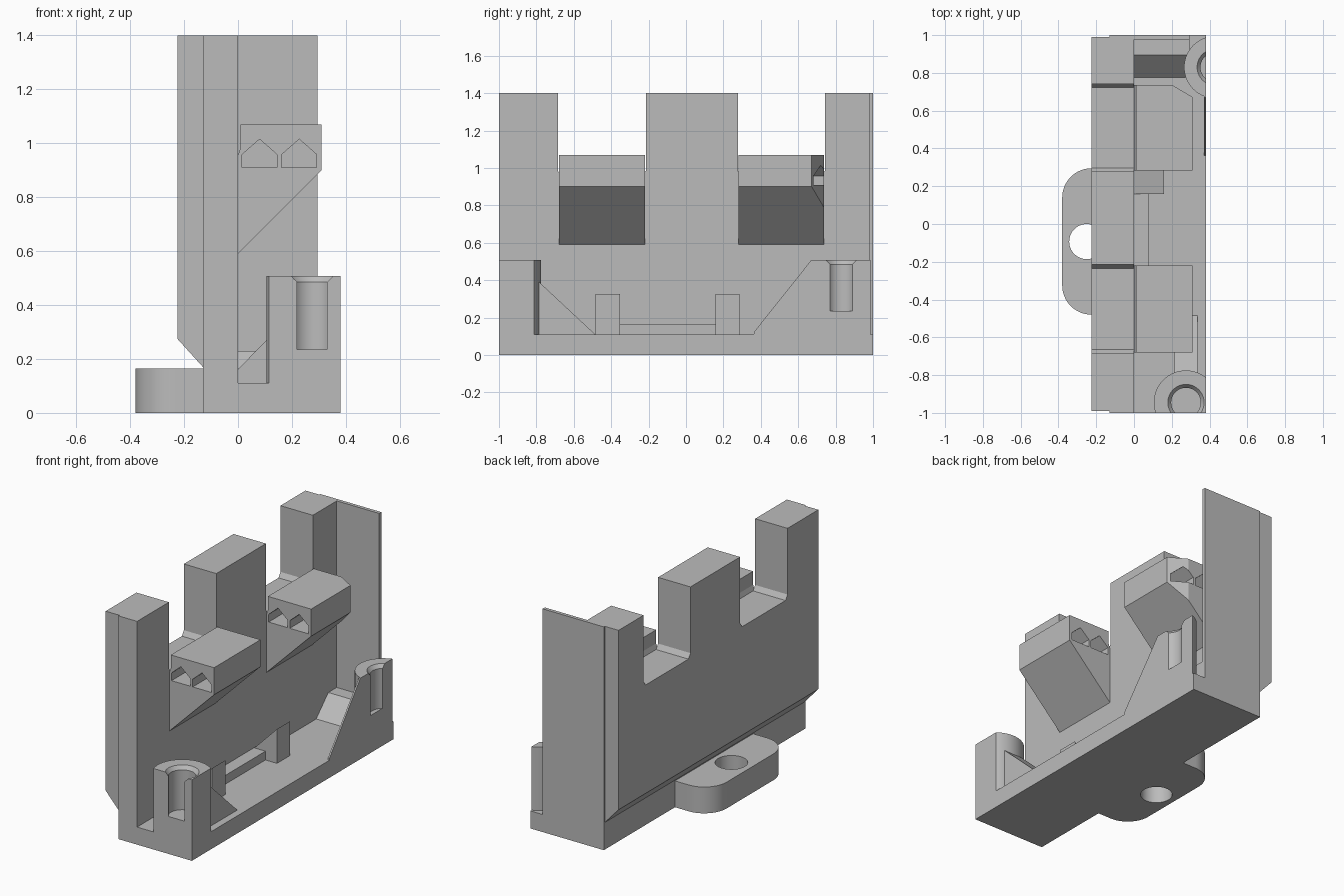
import bpy, bmesh, math
from mathutils import Vector

if "Cube" in bpy.data.objects:
    bpy.data.objects.remove(bpy.data.objects["Cube"])

GREY = (0.5, 0.5, 0.5, 1)
grey = bpy.data.materials.new("plain_grey")
grey.use_nodes = True
grey.diffuse_color = GREY
grey.node_tree.nodes["Principled BSDF"].inputs["Base Color"].default_value = GREY


def prism(name, axis, profile, lo, hi):
    """Extrude a 2D profile along an axis; profile uses the other two axes in order."""
    def place(p, h):
        a, b = p
        return {"x": (h, a, b), "y": (a, h, b), "z": (a, b, h)}[axis]
    bm = bmesh.new()
    face = bm.faces.new([bm.verts.new(place(p, lo)) for p in profile])
    shift = Vector(place((0, 0), hi - lo))
    out = bmesh.ops.extrude_face_region(bm, geom=[face])
    moved = [g for g in out["geom"] if isinstance(g, bmesh.types.BMVert)]
    bmesh.ops.translate(bm, verts=moved, vec=shift)
    bmesh.ops.recalc_face_normals(bm, faces=bm.faces)
    mesh = bpy.data.meshes.new(name)
    bm.to_mesh(mesh)
    bm.free()
    mesh.materials.append(grey)
    obj = bpy.data.objects.new(name, mesh)
    bpy.context.collection.objects.link(obj)
    return obj


def rect(a0, a1, b0, b1):
    return [(a0, b0), (a1, b0), (a1, b1), (a0, b1)]


def box(name, x, y, z):
    return prism(name, "z", rect(*x, *y), *z)


def arc(cx, cy, r, start=0, end=360, n=64):
    full = end - start == 360
    steps = n if full else n + 1
    angles = [math.radians(start + (end - start) * i / n) for i in range(steps)]
    return [(cx + r * math.cos(t), cy + r * math.sin(t)) for t in angles]


def boolean(obj, cutter, op="DIFFERENCE"):
    mod = obj.modifiers.new("cut", "BOOLEAN")
    mod.operation, mod.solver, mod.object = op, "EXACT", cutter
    bpy.context.view_layer.objects.active = obj
    bpy.ops.object.modifier_apply(modifier=mod.name)
    bpy.data.objects.remove(cutter)


def smooth(obj):
    bpy.ops.object.select_all(action="DESELECT")
    obj.select_set(True)
    bpy.context.view_layer.objects.active = obj
    bpy.ops.object.shade_smooth_by_angle(angle=math.radians(30))


# Upright wall with undercut foot and two notches
wall = prism("wall", "y", [(-0.13, 0), (0, 0), (0, 1.4), (-0.225, 1.4),
                           (-0.225, 0.275), (-0.13, 0.17)], -1, 1)
SPANS = [(-0.685, -0.22), (0.277, 0.737)]
for lo, hi in SPANS:
    notch = [(lo, 1.5), (lo, 0.985), (lo + 0.02, 0.955),
             (hi - 0.015, 0.955), (hi + 0.005, 0.985), (hi + 0.005, 1.5)]
    boolean(wall, prism("notch_cutter", "x", notch, -0.4, 0.1))
for y in [(-1.1, -0.99), (0.99, 1.1)]:
    boolean(wall, box("corner_cutter", (-0.4, -0.13), y, (-0.1, 1.5)))

# Base plate and tall end panel
box("base_plate", (-0.13, 0.38), (-1, 1), (0, 0.11))
box("end_panel", (-0.13, 0.295), (0.978, 1), (0.05, 1.4))

# Overhanging brackets with two pointed tunnels each
for i, (lo, hi) in enumerate(SPANS):
    bracket = prism("bracket_%d" % (i + 1), "y",
                    [(0, 0.59), (0.31, 0.9), (0.31, 1.07), (0.01, 1.07),
                     (0.01, 0.985), (0, 0.955)], lo + 0.005, hi)
    for cx in (0.08, 0.227):
        tunnel = [(cx - 0.065, 0.91), (cx + 0.065, 0.91), (cx + 0.065, 0.958),
                  (cx, 1.015), (cx - 0.065, 0.958)]
        boolean(bracket, prism("tunnel_cutter", "y", tunnel, lo - 0.1, hi + 0.1))
    if i == 1:
        boolean(bracket, prism("corner_cutter", "z",
                               [(0.09, 0.802), (0.42, 0.607), (0.42, 0.802)], 0.4, 1.2))

# Screw bosses, trimmed flush with the base, with countersunk holes
for name, cx, cy, r in [("front_boss", 0.275, -0.945, 0.17),
                        ("back_boss", 0.43, 0.83, 0.165)]:
    boss = prism(name, "z", arc(cx, cy, r), 0.05, 0.508)
    boolean(boss, box("trim_cutter", (-0.5, 0.38), (-1, 1), (0, 1)), "INTERSECT")
    boolean(boss, prism("hole_cutter", "z", arc(cx, cy, 0.078), 0.235, 0.6))
    sink = prism("sink_cutter", "z", arc(cx, cy, 1), 0.485, 0.53)
    for v in sink.data.vertices:
        k = 0.078 if v.co.z < 0.5 else 0.113
        v.co.x, v.co.y = cx + (v.co.x - cx) * k, cy + (v.co.y - cy) * k
    boolean(boss, sink)
    smooth(boss)

# Gussets beside the bosses
prism("front_gusset", "x", [(-0.8, 0.08), (-0.455, 0.08), (-0.485, 0.11),
                            (-0.785, 0.39), (-0.8, 0.39)], 0.215, 0.335)
prism("back_gusset", "x", [(0.36, 0.1), (0.69, 0.1), (0.69, 0.508),
                           (0.67, 0.508), (0.365, 0.125)], 0.37, 0.38)

# Ramp in the back corner
prism("corner_ramp", "x", [(0.775, 0.11), (0.895, 0.23), (0.98, 0.23), (0.98, 0.1),
                           (0.775, 0.1)], -0.01, 0.295)

# Rib and sloped posts along the wall foot
box("foot_rib", (-0.01, 0.08), (-0.36, 0.16), (0.1, 0.165))
for name, y0, y1 in [("front_post", -0.485, -0.352), ("back_post", 0.158, 0.287)]:
    prism(name, "y", [(0, 0.1), (0.16, 0.1), (0.16, 0.325), (0, 0.162)], y0, y1)

# Rounded mounting tab with a through hole
R = 0.155
outline = ([(-0.125, -0.48)] + [(-0.125, 0.295)]
           + arc(-0.38 + R, 0.295 - R, R, 90, 180, 16)
           + arc(-0.38 + R, -0.48 + R, R, 180, 270, 16))
tab = prism("mounting_tab", "z", outline, 0, 0.165)
boolean(tab, prism("hole_cutter", "z", arc(-0.25, -0.093, 0.093), -0.1, 0.3))
smooth(tab)
